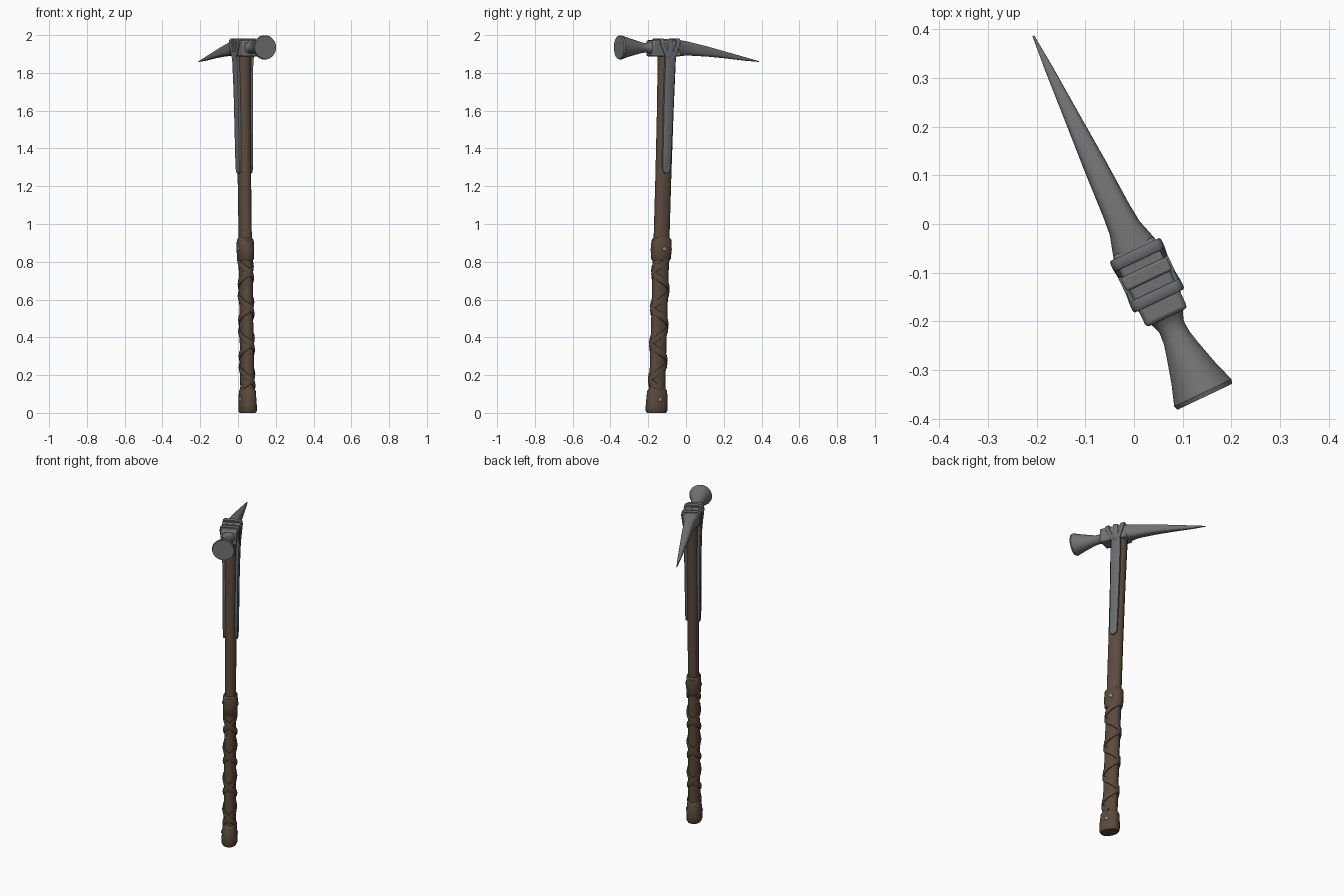
import bpy, bmesh, math
from mathutils import Vector, Matrix

if "Cube" in bpy.data.objects:
    bpy.data.objects.remove(bpy.data.objects["Cube"])

# Head frame: local X runs toward the spike tip, local Y is sideways
ROT = Matrix.Rotation(math.radians(115.4), 4, 'Z') @ Matrix.Translation((0, 0.021, 0))


def material(name, rgb):
    m = bpy.data.materials.new(name)
    m.diffuse_color = (*rgb, 1)
    m.use_nodes = True
    m.node_tree.nodes["Principled BSDF"].inputs["Base Color"].default_value = m.diffuse_color
    return m


STEEL = material("steel", (0.165, 0.165, 0.165))
STRAP = material("strap_steel", (0.14, 0.15, 0.16))
WOOD = material("wood", (0.105, 0.07, 0.047))
LEATHER = material("leather", (0.10, 0.067, 0.045))
RIVET = material("rivet", (0.25, 0.25, 0.25))


def finish(name, bm, mat, angle=35, bevel=0):
    bmesh.ops.recalc_face_normals(bm, faces=bm.faces)
    me = bpy.data.meshes.new(name)
    bm.transform(ROT)
    bm.to_mesh(me)
    bm.free()
    me.materials.append(mat)
    ob = bpy.data.objects.new(name, me)
    bpy.context.collection.objects.link(ob)
    if bevel:
        b = ob.modifiers.new("bevel", 'BEVEL')
        b.width, b.segments = bevel, 2
    bpy.ops.object.select_all(action='DESELECT')
    ob.select_set(True)
    bpy.context.view_layer.objects.active = ob
    bpy.ops.object.shade_smooth_by_angle(angle=math.radians(angle))
    return ob


def loft(name, rings, mat, angle=35, bevel=0):
    bm = bmesh.new()
    vs = [[bm.verts.new(p) for p in r] for r in rings]
    n = len(vs[0])
    for a, b in zip(vs, vs[1:]):
        for i in range(n):
            bm.faces.new((a[i], a[(i + 1) % n], b[(i + 1) % n], b[i]))
    bm.faces.new(vs[0])
    bm.faces.new(vs[-1])
    return finish(name, bm, mat, angle, bevel)


def oval(a, b, power=2, n=24):
    e = 2 / power
    out = []
    for i in range(n):
        t = 2 * math.pi * (i + 0.5) / n
        c, s = math.cos(t), math.sin(t)
        out.append((a * math.copysign(abs(c) ** e, c), b * math.copysign(abs(s) ** e, s)))
    return out


def axis(z):
    # the shaft leans slightly toward the spike
    return -0.163 + 0.062 * z / 1.93


def z_loft(name, table, mat, power=2.3):
    return loft(name, [[(axis(z) + x, y, z) for x, y in oval(a, b, power)]
                       for z, a, b in table], mat)


def s_loft(name, table, mat, power, n=24):
    return loft(name, [[(s, y, zc + z) for y, z in oval(a, b, power, n)]
                       for s, zc, a, b in table], mat)


def box(name, lo, hi, mat, bevel):
    bm = bmesh.new()
    bmesh.ops.create_cube(bm, size=1)
    lo, hi = Vector(lo), Vector(hi)
    for v in bm.verts:
        v.co = (lo + hi) / 2 + Vector(v.co[i] * (hi - lo)[i] for i in range(3))
    return finish(name, bm, mat, 40, bevel)


# Shaft and grip core
z_loft("shaft", [(0.85, 0.043, 0.031), (1.25, 0.043, 0.032), (1.6, 0.045, 0.034),
                 (1.8, 0.048, 0.036), (1.93, 0.05, 0.037)], WOOD)
z_loft("grip", [(0.1, 0.043, 0.034), (0.5, 0.043, 0.033), (0.85, 0.044, 0.033)], LEATHER)

# Leather collars
z_loft("pommel_collar", [(0.0, 0.052, 0.038), (0.012, 0.059, 0.044), (0.05, 0.059, 0.044),
                         (0.115, 0.054, 0.04), (0.13, 0.045, 0.034)], LEATHER)
z_loft("upper_collar", [(0.805, 0.046, 0.035), (0.815, 0.053, 0.04), (0.865, 0.057, 0.042),
                        (0.915, 0.054, 0.04), (0.925, 0.045, 0.034)], LEATHER)

# Crossed flat wraps round the grip
for k, sign in enumerate((1, -1)):
    rings = []
    pitch, steps = 0.19, 110
    for i in range(steps + 1):
        z = 0.125 + 0.69 * i / steps
        th = sign * 2 * math.pi * (z - 0.27) / pitch
        c, s = math.cos(th), math.sin(th)
        pos = Vector((axis(z) + 0.045 * c, 0.035 * s, z))
        out = Vector((0.035 * c, 0.045 * s, 0)).normalized()
        w = 2 * math.pi / pitch * sign
        tan = Vector((-0.045 * s * w, 0.035 * c * w, 1)).normalized()
        side = tan.cross(out).normalized()
        rings.append([pos + side * a + out * b for a, b in
                      ((-0.016, -0.004), (-0.015, 0.003), (0, 0.0065 + 0.001 * k),
                       (0.015, 0.003), (0.016, -0.004))])
    loft("grip_wrap_%d" % (k + 1), rings, LEATHER, 40)

# Rivets on both sides of the collars
for z, r in ((0.07, 0.042), (0.868, 0.041)):
    for sy in (1, -1):
        bm = bmesh.new()
        bmesh.ops.create_uvsphere(bm, u_segments=12, v_segments=8, radius=0.012)
        bmesh.ops.scale(bm, vec=(1, 0.6, 1), verts=bm.verts)
        bmesh.ops.translate(bm, vec=(axis(z), sy * r, z), verts=bm.verts)
        finish("collar_rivet", bm, RIVET)

# Head block
box("head_block", (-0.203, -0.047, 1.888), (-0.04, 0.047, 1.973), STEEL, 0.008)
box("head_middle_band", (-0.119, -0.052, 1.90), (-0.089, 0.052, 1.979), STEEL, 0.005)

# Spike
s_loft("spike", [(-0.055, 1.932, 0.05, 0.044), (-0.03, 1.931, 0.043, 0.042),
                 (0.0, 1.93, 0.034, 0.039), (0.04, 1.926, 0.03, 0.035),
                 (0.14, 1.912, 0.0245, 0.026), (0.25, 1.893, 0.0165, 0.017),
                 (0.36, 1.873, 0.009, 0.009), (0.438, 1.86, 0.002, 0.002)], STEEL, 3)

# Flared hammer face
s_loft("hammer_poll", [(-0.195, 1.933, 0.042, 0.038), (-0.207, 1.933, 0.034, 0.03),
                       (-0.225, 1.933, 0.028, 0.025), (-0.25, 1.933, 0.03, 0.028),
                       (-0.275, 1.934, 0.036, 0.035), (-0.33, 1.935, 0.051, 0.05),
                       (-0.374, 1.935, 0.066, 0.065), (-0.383, 1.935, 0.063, 0.062)],
       STEEL, 2, 20)

# Side langets with rounded ends, and forked straps running over the head
for sy in (1, -1):
    rings = []
    for z, w, y in ((1.268, 0.008, 0.036), (1.275, 0.017, 0.038), (1.29, 0.022, 0.039),
                    (1.35, 0.024, 0.04), (1.7, 0.028, 0.043), (1.86, 0.029, 0.048),
                    (1.915, 0.03, 0.052)):
        rings.append([(axis(z) + a * w, sy * (y + b), z) for a, b in
                      ((-1, -0.014), (-1, 0), (-0.7, 0.004), (0.7, 0.004), (1, 0), (1, -0.014))])
    loft("langet", rings, STRAP, 30)

for s0 in (-0.06, -0.153):
    half = [(-0.104 + (0.012 if s0 > -0.1 else -0.012), 0.05, 1.875), (s0, 0.054, 1.955),
            (s0, 0.052, 1.972), (s0, 0.044, 1.978)]
    path = [Vector(p) for p in half] + [Vector((a, -b, c)) for a, b, c in reversed(half)]
    rings = []
    for i, p in enumerate(path):
        tan = (path[min(i + 1, 7)] - path[max(i - 1, 0)]).normalized()
        out = Vector((0, p.y, 0)) if abs(p.y) > 0.053 or i in (0, 7) else Vector((0, p.y * 0.5, 0.03))
        if i in (3, 4):
            out = Vector((0, p.y * 0.15, 0.03))
        out.normalize()
        side = Vector((1, 0, 0))
        rings.append([p + side * a + out * b for a, b in
                      ((-0.012, -0.01), (-0.012, 0.001), (-0.008, 0.004),
                       (0.008, 0.004), (0.012, 0.001), (0.012, -0.01))])
    loft("head_strap", rings, STRAP, 40)
